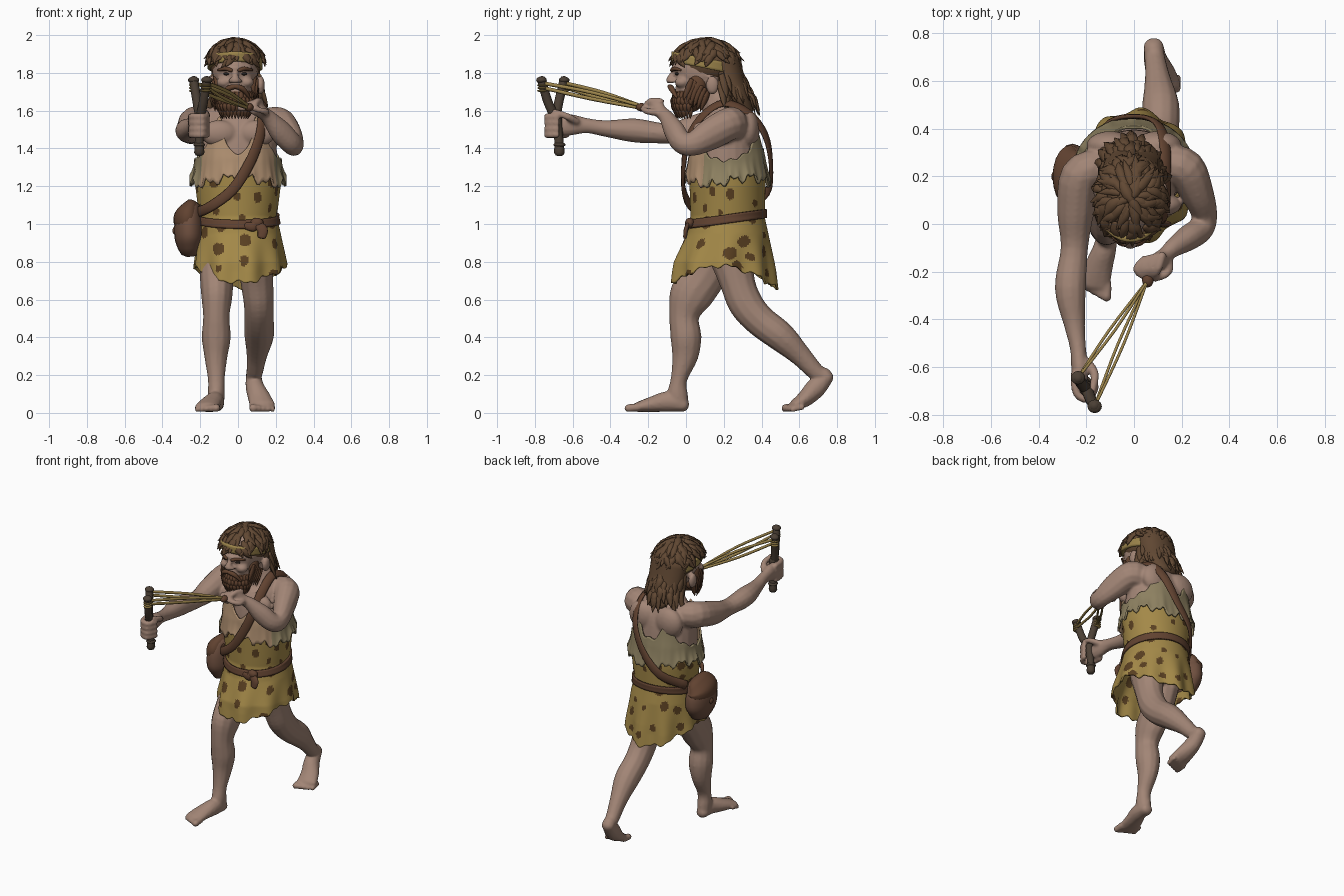
import bpy, bmesh, math, random
from mathutils import Vector, Matrix
from math import sin, cos, pi
random.seed(4)
X, Z = Vector((1, 0, 0)), Vector((0, 0, 1))
MATS = {}
for name, rgb in dict(skin=(.36, .235, .18), hide=(.37, .25, .065), spot=(.1, .05, .015), fur=(.27, .22, .12),
                      tan=(.42, .27, .16), leather=(.12, .055, .03), bag=(.16, .08, .05), hair=(.12, .065, .033),
                      beard=(.12, .055, .028), wood=(.07, .05, .035), band=(.33, .23, .07), dark=(.02, .015, .012)).items():
    MATS[name] = bpy.data.materials.new(name)
    MATS[name].diffuse_color = (*rgb, 1)

def finish(name, bm, *mats):
    me = bpy.data.meshes.new(name)
    bm.to_mesh(me)
    me.polygons.foreach_set("use_smooth", [True] * len(me.polygons))
    ob = bpy.data.objects.new(name, me)
    bpy.context.collection.objects.link(ob)
    for m in mats:
        me.materials.append(MATS[m])
    return ob

def loft(bm, pts, ref=X, seg=12, sub=4):
    """Smooth round-ended tube through (x, y, z, radius along ref, other radius)."""
    P, path, rings = [pts[0], *pts, pts[-1]], [], []
    for i in range(1, len(P) - 2):
        for t in (k / sub for k in range(sub + (i == len(P) - 3))):
            path.append([.5 * (2*b + (c-a)*t + (2*a-5*b+4*c-d)*t*t + (3*b-a-3*c+d)*t**3)
                         for a, b, c, d in zip(*P[i-1:i+3])])
    n = len(path)
    for i, q in enumerate(path):
        c = Vector(q[:3])
        t = (Vector(path[min(i+1, n-1)][:3]) - Vector(path[max(i-1, 0)][:3])).normalized()
        r = ref(c) if callable(ref) else ref
        u = (r - t * r.dot(t)).normalized()
        v, cap = t.cross(u), min(q[3], q[4]) * .7
        steps = [(-cap, .3), (-cap*.7, .75)] * (i == 0) + [(0, 1)] + [(cap*.7, .75), (cap, .3)] * (i == n-1)
        for d, s in steps:
            rings.append([bm.verts.new(c + t*d + u*q[3]*s*cos(w) + v*q[4]*s*sin(w))
                          for w in (2*pi*k/seg for k in range(seg))])
    for a, b in zip(rings, rings[1:]):
        for k in range(seg):
            bm.faces.new((a[k], a[(k+1) % seg], b[(k+1) % seg], b[k]))
    bm.faces.new(rings[0][::-1])
    bm.faces.new(rings[-1])

def ball(bm, c, r):
    bmesh.ops.create_uvsphere(bm, u_segments=20, v_segments=12, radius=1,
                              matrix=Matrix.Translation(c) @ Matrix.Diagonal((*r, 1)))

# profiles: z, centre x, centre y, radius x, radius y
BODY = [(.6, .01, .2, .255, .28), (.8, .01, .2, .235, .255), (.95, .005, .22, .215, .21), (1.04, 0, .22, .2, .19),
        (1.2, 0, .22, .22, .195), (1.35, 0, .215, .225, .195), (1.5, 0, .215, .215, .175), (1.58, 0, .215, .18, .14),
        (1.64, 0, .2, .13, .11)]
HEAD = [(1.7, -.015, .1, .14, .17), (2, -.015, .1, .14, .17)]

def section(table, z):
    for a, b in zip(table, table[1:]):
        if z <= b[0] or b is table[-1]:
            t = min(1, max(0, (z - a[0]) / (b[0] - a[0])))
            return [p + (q - p) * t for p, q in zip(a, b)][1:]

def shell(name, table, lo, hi, off, mats, pick=lambda w, z: 0, rows=4, seg=96, thick=.012):
    """Garment wrapped round a profile between two edge curves given by angle."""
    bm, grid = bmesh.new(), [[] for r in range(rows + 1)]
    for r, row in enumerate(grid):
        for w in (2 * pi * k / seg for k in range(seg)):
            z = lo(w) + (hi(w) - lo(w)) * r / rows
            cx, cy, rx, ry = section(table, z)
            o = .012 * sin(9*w + 1) * max(0, min(1, (.95 - z) * 5)) + off(r / rows)
            row.append(bm.verts.new((cx + (rx+o)*cos(w), cy + (ry+o)*sin(w), z)))
    for a, b in zip(grid, grid[1:]):
        for k in range(seg):
            f = bm.faces.new((a[k], a[(k+1) % seg], b[(k+1) % seg], b[k]))
            f.material_index = pick(2 * pi * (k + .5) / seg, (a[k].co.z + b[k].co.z) / 2)
    m = finish(name, bm, *mats).modifiers.new("thickness", "SOLIDIFY")
    m.thickness, m.offset = thick, -1

# skin: torso, neck, head and face, all fused by a voxel remesh
bm = bmesh.new()
loft(bm, [(cx, cy, z, rx - .018, ry - .018) for z, cx, cy, rx, ry in BODY[2:]], X, 24)
loft(bm, [(0, .2, 1.58, .1, .1), (-.01, .14, 1.7, .08, .09), (-.015, .1, 1.78, .08, .09)])
ball(bm, (-.015, .09, 1.82), (.122, .155, .155))
ball(bm, (-.015, .03, 1.70), (.09, .09, .09))
loft(bm, [(-.015, -.055, 1.815, .014, .014), (-.015, -.08, 1.78, .018, .016), (-.015, -.09, 1.757, .026, .018)])
loft(bm, [(-.09, -.02, 1.825, .014, .02), (-.015, -.064, 1.825, .015, .018), (.06, -.02, 1.825, .014, .02)], Z)
for s in (-1, 1):
    ball(bm, (-.015 + s*.06, -.02, 1.75), (.04, .04, .03))
    ball(bm, (-.015 + s*.135, .14, 1.735), (.022, .035, .05))
    ball(bm, (-.015 + s*.02, -.075, 1.757), (.016, .018, .013))
    ball(bm, (s*.1, .08, 1.48), (.1, .05, .07))
    ball(bm, (s*.1, .33, 1.5), (.1, .06, .1))
# straight arm and gripping hand
loft(bm, [(-.15, .23, 1.53, .08, .09), (-.225, .2, 1.54, .085, .085), (-.245, .05, 1.5, .078, .078),
          (-.25, -.1, 1.48, .058, .055), (-.267, -.27, 1.495, .066, .064), (-.25, -.42, 1.505, .045, .045),
          (-.235, -.52, 1.52, .034, .04), (-.228, -.6, 1.525, .036, .056), (-.225, -.65, 1.525, .032, .058)])
for z in (1.472, 1.504, 1.536, 1.568):
    loft(bm, [(-.25, -.63, z, .018, .018), (-.24, -.71, z, .019, .019),
              (-.19, -.735, z, .018, .018), (-.16, -.68, z, .016, .016)], Z, 8, 3)
loft(bm, [(-.2, -.58, 1.54, .02, .024), (-.165, -.63, 1.57, .019, .019), (-.175, -.7, 1.595, .016, .016)], Z, 8)
# bent arm and pinching hand
loft(bm, [(.15, .25, 1.52, .09, .08), (.215, .23, 1.53, .09, .085), (.265, .13, 1.475, .085, .07),
          (.295, .04, 1.425, .065, .055), (.28, -.02, 1.43, .06, .055), (.225, -.06, 1.49, .062, .054),
          (.165, -.1, 1.56, .042, .04), (.13, -.13, 1.59, .036, .033), (.095, -.16, 1.62, .048, .038)], Z)
for i in range(4):
    loft(bm, [(.12 - .024*i, -.13 - .006*i, 1.648 - .01*i, .019, .019), (.1 - .03*i, -.19, 1.65 - .012*i, .018, .018),
              (.08 - .012*i, -.222, 1.612, .015, .015)], Z, 8, 3)
loft(bm, [(.14, -.13, 1.59, .022, .022), (.145, -.2, 1.595, .018, .018), (.085, -.23, 1.61, .015, .015)], Z, 8)
# front leg and foot
loft(bm, [(-.1, .17, .86, .095, .12), (-.112, .1, .73, .09, .115), (-.112, .025, .62, .083, .115),
          (-.115, -.01, .51, .07, .08), (-.115, .0, .4, .077, .082), (-.117, -.005, .3, .062, .07),
          (-.115, -.037, .18, .045, .044), (-.115, -.045, .1, .045, .055), (-.115, -.035, .05, .042, .05)])
loft(bm, [(-.115, -.01, .04, .04, .036), (-.12, -.09, .06, .048, .055),
          (-.148, -.18, .045, .06, .042), (-.165, -.26, .03, .066, .026)])
# trailing leg and lifted foot
loft(bm, [(.09, .24, .85, .1, .13), (.1, .27, .7, .088, .095), (.11, .315, .58, .08, .092),
          (.112, .39, .49, .078, .085), (.112, .5, .405, .078, .08), (.1, .605, .305, .055, .058),
          (.088, .69, .215, .044, .046), (.082, .74, .195, .042, .042)])
loft(bm, [(.082, .75, .195, .042, .037), (.09, .69, .135, .05, .054),
          (.115, .63, .075, .062, .044), (.13, .57, .038, .07, .028)])
for i in range(5):
    r = .022 - .002 * i
    for x, y in ((-.115 - .025*i, -.31 + .012*i), (.08 + .026*i, .52 + .01*i)):
        loft(bm, [(x, y + .06, .03, r, r), (x, y, r + .003, r, r)], X, 8)
body = finish("body", bm, "skin")
m = body.modifiers.new("fuse", "REMESH")
m.mode, m.voxel_size, m.use_smooth_shade = "VOXEL", .009, True
m = body.modifiers.new("soften", "SMOOTH")
m.factor, m.iterations = .5, 3
# spotted tunic with ragged hem
spots = []
while len(spots) < 56:
    c = (random.uniform(0, 6.28), random.uniform(.68, 1.25), random.uniform(.018, .034), random.uniform(.7, 1.2))
    if all(math.hypot(((c[0]-o[0]+3.14) % 6.28 - 3.14) * .23, c[1]-o[1]) > .075 for o in spots):
        spots.append(c)
def spotted(w, z):
    return int(any(math.hypot(((w-a+3.14) % 6.28 - 3.14) * .23 / k, z-b) < r for a, b, r, k in spots))
shell("tunic", BODY, lambda w: .735 + .045*cos(2*w) - .025*max(0, sin(w)) + .008*sin(11*w) + .006*sin(23*w + 1),
      lambda w: 1.28, lambda s: .006, ("hide", "spot"), spotted, 70, 150)
# upper hide, tan in front and furry behind; belt; headband
shell("upper_hide", BODY, lambda w: 1.23 + .018*sin(13*w) + .014*sin(29*w) + .02*sin(3*w),
      lambda w: 1.375 + .02*max(0, sin(w)) - .04*cos(w)**6 + .008*sin(17*w)
      + (.19 if sin(w) < 0 else .1) * math.exp(-((abs(cos(w)) - .5) / .2)**2),
      lambda s: .008 + .028*(1-s)**2, ("tan", "fur"), lambda w, z: int(sin(w) > -.6), 14, 120)
shell("belt", BODY, lambda w: 1.005 + .028*sin(w), lambda w: 1.05 + .028*sin(w), lambda s: .018, ("leather",))
shell("headband", HEAD, lambda w: 1.825 - .035*sin(w), lambda w: 1.878 - .035*sin(w), lambda s: .006, ("band",), thick=.025)
bm = bmesh.new()
ball(bm, (.1, .02, 1.005), (.035, .025, .028))
loft(bm, [(.1, .01, 1, .022, .01), (.13, 0, .97, .028, .012), (.125, -.005, .93, .022, .01)])
loft(bm, [(.1, .01, 1, .02, .01), (.08, .005, .985, .025, .012), (.04, .01, .99, .018, .01)], Z)
finish("belt_knot", bm, "leather")
# shoulder strap and bag
bm = bmesh.new()
strap = [(-.22, .16, 1.06), (-.15, .035, 1.09), (-.03, -.012, 1.18), (.06, -.012, 1.32), (.115, .015, 1.46), (.13, .09, 1.575),
         (.13, .2, 1.64), (.13, .33, 1.59), (.1, .42, 1.47), (.02, .45, 1.31), (-.1, .43, 1.17), (-.21, .3, 1.08)]
loft(bm, [(*p, .011, .029) for p in strap], lambda c: c - Vector((0, .22, min(c.z, 1.45))), 8)
finish("shoulder_strap", bm, "leather")
bm = bmesh.new()
loft(bm, [(-.255, .2, .87, .062, .1), (-.258, .2, .93, .078, .135), (-.258, .2, 1.02, .075, .13), (-.24, .21, 1.08, .05, .1)], X, 20)
finish("bag", bm, "bag")
bm = bmesh.new()
loft(bm, [(-.272, .2, 1.0, .07, .125), (-.265, .2, 1.04, .072, .13), (-.245, .21, 1.09, .045, .1)], X, 20)
ball(bm, (-.335, .2, .965), (.012, .02, .02))
finish("bag_flap", bm, "leather")
# hair: cap, back mass and overlapping locks
bm, HC = bmesh.new(), Vector((-.015, .105, 1.845))
def lock(bm, c, pts, w):
    loft(bm, [(*p, w * .45 * k, w * k) for p, k in zip(pts, (.7, 1, .75, .1))], lambda q: q - c, 6, 3)
def on_head(phi, th, g=1.0):
    return HC + g * Vector((.147*sin(th)*cos(phi), .175*sin(th)*sin(phi), .135*cos(th) / g))
ball(bm, HC + Vector((0, .015, .01)), (.138, .165, .125))
loft(bm, [(-.015, .2, 1.86, .13, .09), (-.01, .235, 1.75, .125, .08), (0, .285, 1.66, .11, .06), (0, .33, 1.6, .07, .03)])
for th, n in ((.05, 8), (.3, 15), (.55, 20), (.8, 24), (1.0, 26)):
    for k in range(n):
        a = 2*pi*k/n + random.uniform(-.2, .2)
        t, tw = th + random.uniform(-.1, .1), random.uniform(-.5, .5)
        lock(bm, HC, [on_head(a, t), on_head(a + tw*.3, t + .2, 1.05), on_head(a + tw*.7, t + .42, 1.06),
                      on_head(a + tw, t + .6, random.uniform(1.07, 1.18))], random.uniform(.017, .027))
for k in range(50):
    a = random.uniform(.3, pi - .3)
    z0, dz = random.uniform(1.7, 1.83), random.uniform(.1, .17)
    d, sw = (1.83 - z0) * .55, random.uniform(-.03, .03)
    lock(bm, Vector((0, .13, z0)), [Vector((-.015 + cos(a)*(.14 + .012*f) + sw*f*f, .13 + sin(a)*(.15 + d*(f > 0) + .05*f), z0 - dz*f))
                                    for f in (0, .35, .7, 1)], random.uniform(.018, .027))
finish("hair", bm, "hair")
# beard, moustache, sideburns, brows and eyes
bm, eyes, BC = bmesh.new(), bmesh.new(), Vector((-.015, .015, 1.665))
ball(bm, BC, (.1, .085, .075))
for s in (-1, 1):
    ball(eyes, (-.015 + s*.045, -.046, 1.795), (.018, .012, .008))
    ball(bm, (-.015 + s*.095, .06, 1.735), (.028, .045, .065))
    ball(bm, (-.015 + s*.075, .06, 1.68), (.034, .055, .05))
    loft(bm, [(-.015, -.085, 1.728, .012, .014), (-.015 + s*.04, -.075, 1.715, .015, .016), (-.015 + s*.075, -.05, 1.67, .006, .008)], Z, 8)
    loft(bm, [(-.015 + s*.02, -.076, 1.813, .01, .009), (-.015 + s*.05, -.062, 1.822, .011, .01), (-.015 + s*.09, -.03, 1.815, .006, .007)], Z, 8)
    for k in range(6):
        lock(bm, BC, [Vector((-.015 + s*(.118 - .012*f), .03 + .018*k - .045*f, 1.765 - .012*k - .11*f)) for f in (0, .35, .7, 1)], .018)
for row in range(4):
    for k in range(14):
        a, h = pi * (1 + (k + .5*(row % 2)) / 13), .03 - .024*row
        r = math.sqrt(1 - (h/.08)**2)
        lock(bm, BC, [BC + Vector((.1*r*cos(a)*g, .09*r*sin(a)*g, h - d)) for g, d in ((.95, 0), (1.01, .02), (.94, .042), (.8, .066))],
             random.uniform(.012, .018))
finish("beard", bm, "beard")
finish("eyes", eyes, "dark")
# slingshot
tips, frame, bands, pouch = [(-.235, -.645), (-.165, -.765)], bmesh.new(), bmesh.new(), bmesh.new()
loft(frame, [(-.205, -.67, 1.378, .027, .028), (-.205, -.675, 1.47, .023, .024), (-.2, -.69, 1.58, .03, .032)])
ball(frame, (-.205, -.67, 1.42), (.031, .032, .014))
for x, y in tips:
    loft(frame, [(-.2, -.69, 1.56, .025, .025), ((x-.2)/2, (y-.69)/2 - .005, 1.65, .024, .024), (x, y, 1.765, .024, .024)])
    ball(frame, (x, y, 1.762), (.03, .028, .018))
    for z in (1.705, 1.72, 1.735):
        ball(bands, (x*.95 - .01, y*.95 - .034, z), (.027, .027, .008))
    for d in (-.012, .012):
        loft(bands, [(x, y, 1.735 + d, .01, .007), ((x+.055)/2 + d, (y-.24)/2, 1.68 + d*1.4, .01, .007),
                     (.055, -.24, 1.62 + d*.5, .009, .007)], Z, 6)
ball(pouch, (.058, -.236, 1.618), (.024, .03, .022))
finish("slingshot_frame", frame, "wood")
finish("slingshot_bands", bands, "band")
finish("slingshot_pouch", pouch, "leather")
